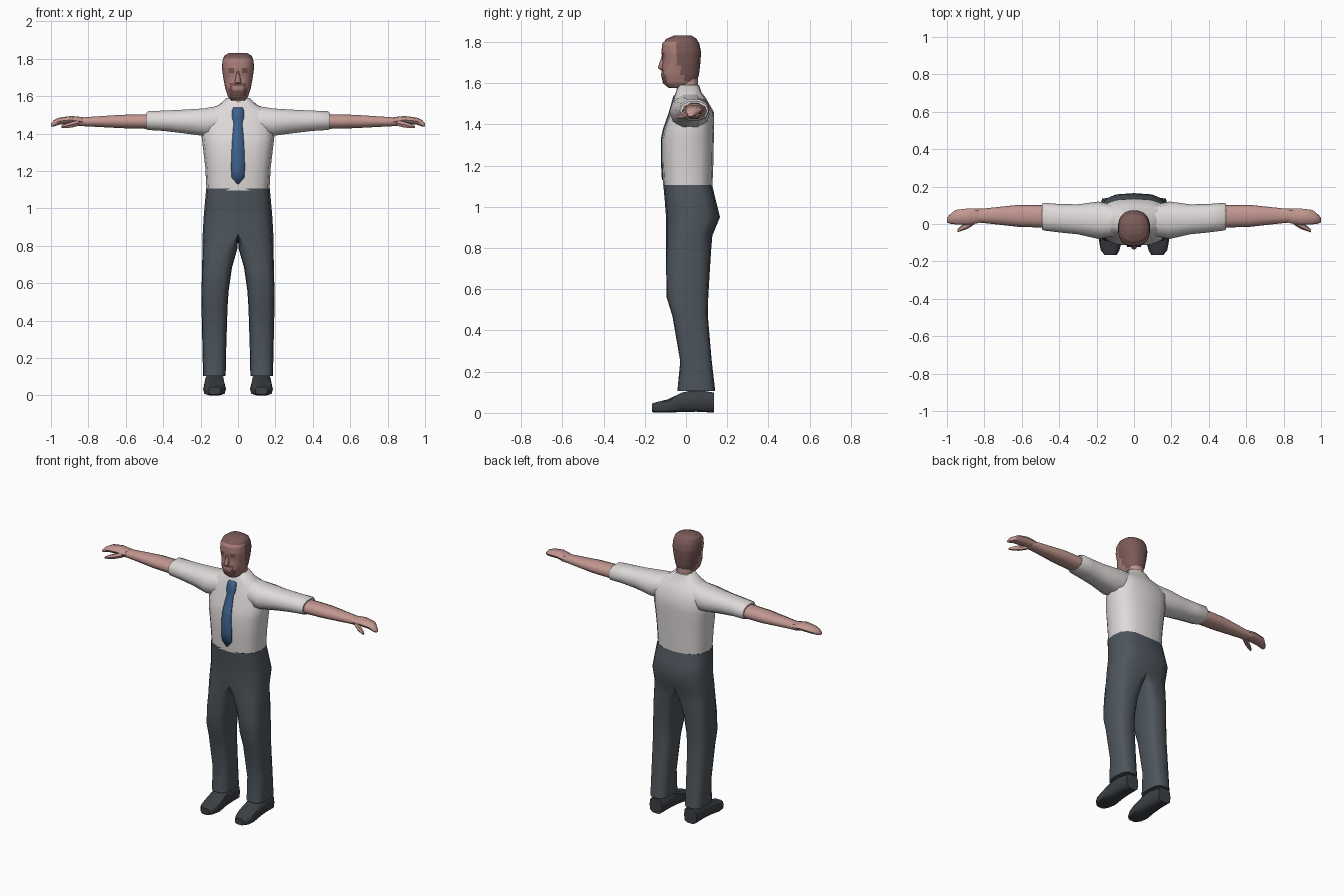
import bpy, bmesh, math


def material(name, r, g, b):
    m = bpy.data.materials.new(name)
    m.diffuse_color = (r, g, b, 1)
    return m


SHIRT = material("white shirt", 0.74, 0.70, 0.70)
TROUSER = material("slate trousers", 0.075, 0.092, 0.108)
SKIN = material("skin", 0.54, 0.31, 0.28)
FACE = material("face skin", 0.40, 0.21, 0.19)
HAIR = material("brown hair", 0.20, 0.105, 0.10)
BEARD = material("face shadow brown", 0.19, 0.09, 0.08)
TIE = material("blue tie", 0.05, 0.125, 0.28)
SHOE = material("dark shoe", 0.045, 0.05, 0.058)


def finish(name, bm, mats, mirror=False, angle=50):
    bmesh.ops.recalc_face_normals(bm, faces=bm.faces)
    me = bpy.data.meshes.new(name)
    bm.to_mesh(me)
    bm.free()
    for m in mats:
        me.materials.append(m)
    me.shade_smooth()
    me.set_sharp_from_angle(angle=math.radians(angle))
    ob = bpy.data.objects.new(name, me)
    bpy.context.collection.objects.link(ob)
    if mirror:
        mod = ob.modifiers.new("mirror", 'MIRROR')
        mod.use_clip = True
        mod.merge_threshold = 0.0005
    return ob


def spow(v, e):
    return math.copysign(abs(v) ** e, v) if abs(v) > 1e-6 else 0.0


def loft(name, mats, axis, rings, n=12, e=0.75, mirror=False, rule=None, steps=1):
    """Rings are (position, a_min, a_widest, a_max, b_min, b_max) along an axis."""
    dense = []
    for p, q in zip(rings, rings[1:]):
        dense += [[u + (v - u) * k / steps for u, v in zip(p, q)] for k in range(steps)]
    dense.append(rings[-1])
    bm = bmesh.new()
    loops = []
    for p, a0, ac, a1, b0, b1 in dense:
        loop = []
        for i in range(n):
            t = 2 * math.pi * i / n
            c, s = spow(math.cos(t), e), spow(math.sin(t), e)
            a = ac + c * ((a1 - ac) if c > 0 else (ac - a0))
            b = (b0 + b1) / 2 + s * (b1 - b0) / 2
            co = {'x': (p, a, b), 'y': (a, p, b), 'z': (a, b, p)}[axis]
            loop.append(bm.verts.new(co))
        loops.append(loop)
    for lo, hi in zip(loops, loops[1:]):
        for i in range(n):
            j = (i + 1) % n
            bm.faces.new((lo[i], lo[j], hi[j], hi[i]))
    bm.faces.new(loops[0])
    bm.faces.new(loops[-1])
    if mirror:  # remove hidden faces lying on the centre plane
        hidden = [f for f in bm.faces if all(abs(v.co.x) < 1e-5 for v in f.verts)]
        bmesh.ops.delete(bm, geom=hidden, context='FACES')
    if rule:
        for f in bm.faces:
            f.material_index = rule(f.calc_center_median())
    return finish(name, bm, mats, mirror)


def sym(z, r, y0, y1):
    return (z, -r, 0, r, y0, y1)


# Shirt body
TORSO = [sym(1.095, .168, -.110, .128), sym(1.22, .175, -.117, .133),
         sym(1.33, .188, -.117, .135), sym(1.38, .194, -.106, .137),
         sym(1.46, .192, -.078, .135), sym(1.525, .165, -.060, .098),
         sym(1.555, .100, -.050, .075), sym(1.59, .062, -.036, .064)]
loft("shirt_body", [SHIRT], 'z', TORSO, n=16, e=.75)

# Sleeves, forearms, hands and thumbs
loft("sleeve", [SHIRT], 'x', [
    (.09, -.06, .02, .10, 1.38, 1.553), (.19, -.08, .02, .12, 1.385, 1.537),
    (.30, -.055, .03, .105, 1.40, 1.53), (.40, -.045, .035, .107, 1.412, 1.525),
    (.48, -.035, .04, .113, 1.417, 1.522), (.492, -.03, .04, .108, 1.422, 1.512)],
    n=10, e=.85, mirror=True)
loft("forearm", [SKIN], 'x', [
    (.46, -.02, .04, .10, 1.423, 1.505), (.62, -.015, .045, .102, 1.427, 1.502),
    (.80, .005, .045, .083, 1.437, 1.49), (.86, .01, .045, .08, 1.44, 1.485)],
    n=10, e=.9, mirror=True)
loft("hand", [SKIN], 'x', [
    (.83, .005, .045, .082, 1.44, 1.488), (.89, -.005, .04, .083, 1.452, 1.494),
    (.955, -.002, .035, .075, 1.448, 1.486), (.985, .002, .025, .05, 1.438, 1.472),
    (1.0, .008, .02, .034, 1.437, 1.455)], n=8, e=.8, mirror=True)
loft("thumb", [SKIN], 'x', [
    (.85, .0, .02, .04, 1.44, 1.475), (.89, -.026, -.006, .014, 1.43, 1.465),
    (.925, -.038, -.024, -.01, 1.427, 1.452), (.945, -.045, -.038, -.03, 1.43, 1.442)],
    n=6, e=.9, mirror=True)

# Trousers: half pelvis running into one leg, mirrored
loft("trousers", [TROUSER], 'z', [
    (1.105, 0, 0, .170, -.110, .127), (1.03, 0, 0, .177, -.103, .145),
    (.95, 0, 0, .184, -.097, .165), (.86, 0, 0, .189, -.096, .128),
    (.79, .002, .06, .190, -.096, .122), (.68, .033, .105, .192, -.096, .115),
    (.56, .050, .12, .195, -.094, .108), (.47, .056, .125, .195, -.066, .106),
    (.25, .063, .127, .190, -.028, .125), (.105, .066, .127, .187, -.042, .142)],
    n=16, e=.68, mirror=True)

# Shoes
loft("shoe", [SHOE], 'y', [
    (.135, .080, .125, .172, .0, .10), (.05, .072, .127, .178, .004, .115),
    (-.02, .070, .127, .182, .003, .10), (-.09, .064, .127, .187, .0, .066),
    (-.14, .078, .127, .178, .0, .054), (-.165, .092, .127, .158, .003, .046)],
    n=10, e=.6, mirror=True)

# Neck
loft("neck", [SKIN], 'z', [sym(1.54, .055, -.05, .055), sym(1.585, .052, -.043, .058),
                           sym(1.65, .052, -.04, .058)], n=12, e=.9)


# Head: hair, eyes and beard are coloured by position
def head_colour(c):
    if c.z > 1.805 or c.y > -.045 + max(0, 1.70 - c.z) * .5:
        return 0 if c.z < 1.60 and c.y < .03 else 1
    if 1.722 < c.z < 1.746 and .014 < abs(c.x) < .055:
        return 2
    if 1.650 < c.z < 1.667 and abs(c.x) < .042:
        return 2
    if 1.60 < c.z < 1.652 and .024 < abs(c.x) < .045 or 1.60 < c.z < 1.632 and abs(c.x) < .03:
        return 2
    return 0


loft("head", [FACE, HAIR, BEARD], 'z', [
    sym(1.577, .036, -.085, .02), sym(1.60, .055, -.112, .05),
    sym(1.64, .068, -.121, .063), sym(1.70, .079, -.113, .070),
    sym(1.75, .086, -.119, .073), sym(1.79, .083, -.116, .065),
    sym(1.815, .074, -.095, .052), sym(1.832, .048, -.055, .025)],
    n=32, e=.85, rule=head_colour, steps=4)

# Nose
loft("nose", [FACE], 'z', [sym(1.664, .014, -.125, -.10), sym(1.674, .018, -.137, -.10),
                           sym(1.70, .012, -.128, -.10), sym(1.735, .007, -.117, -.10)],
     n=8, e=1)


# Tie: a thin strip following the shirt front
def shirt_front(z):
    for p, q in zip(TORSO, TORSO[1:]):
        if z <= q[0]:
            return p[4] + (q[4] - p[4]) * (z - p[0]) / (q[0] - p[0])
    return TORSO[-1][4]


bm = bmesh.new()
previous = None
for z, w in [(1.13, .004), (1.165, .034), (1.22, .037), (1.33, .033), (1.38, .030),
             (1.46, .023), (1.485, .032), (1.525, .031), (1.54, .025)]:
    y = shirt_front(z) - .005
    pair = [bm.verts.new((-w, y, z)), bm.verts.new((w, y, z))]
    if previous:
        bm.faces.new((previous[0], previous[1], pair[1], pair[0]))
    previous = pair
solid = finish("tie", bm, [TIE]).modifiers.new("thickness", 'SOLIDIFY')
solid.thickness = .006
solid.offset = -1
